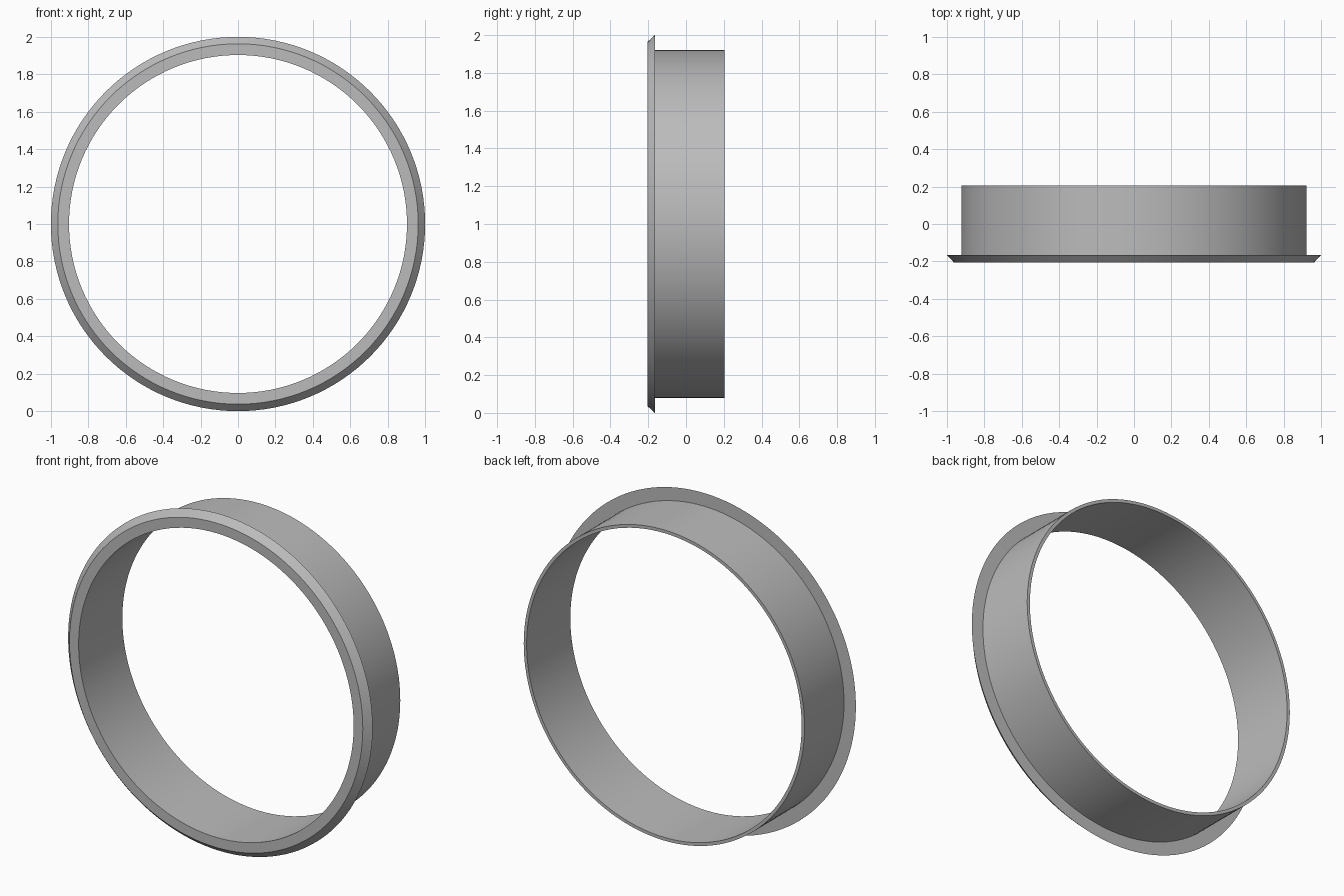
import bpy, bmesh, math
from mathutils import Matrix, Vector

cube = bpy.data.objects.get("Cube")
if cube:
    bpy.data.objects.remove(cube, do_unlink=True)

SEGMENTS = 128
CENTRE = Vector((0, 0, 1))

# Plain grey finish
grey = bpy.data.materials.new("plain grey")
grey.use_nodes = True
colour = (0.5, 0.5, 0.5, 1)
grey.diffuse_color = colour
grey.node_tree.nodes["Principled BSDF"].inputs["Base Color"].default_value = colour


def lathe(name, profile):
    """Revolve a closed (radius, y) profile about the front-to-back axis."""
    bm = bmesh.new()
    rings = []
    for i in range(SEGMENTS):
        turn = Matrix.Rotation(math.tau * i / SEGMENTS, 3, 'Y')
        rings.append([bm.verts.new(CENTRE + turn @ Vector((r, y, 0)))
                      for r, y in profile])
    n = len(profile)
    for i in range(SEGMENTS):
        a, b = rings[i], rings[(i + 1) % SEGMENTS]
        for j in range(n):
            k = (j + 1) % n
            bm.faces.new((a[j], a[k], b[k], b[j]))
    bmesh.ops.recalc_face_normals(bm, faces=bm.faces)
    mesh = bpy.data.meshes.new(name)
    bm.to_mesh(mesh)
    bm.free()
    mesh.materials.append(grey)
    obj = bpy.data.objects.new(name, mesh)
    bpy.context.collection.objects.link(obj)
    bpy.ops.object.select_all(action='DESELECT')
    obj.select_set(True)
    bpy.context.view_layer.objects.active = obj
    bpy.ops.object.shade_smooth_by_angle(angle=math.radians(25))
    return obj


# Thin sleeve with a bevelled flange at the front
lathe("flanged_ring", [
    (0.903, -0.205),   # front inner edge
    (0.963, -0.205),   # bevel start
    (1.0, -0.165),     # flange rim
    (0.922, -0.165),   # flange meets sleeve
    (0.922, 0.205),    # back outer edge
    (0.903, 0.205),    # back inner edge
])
